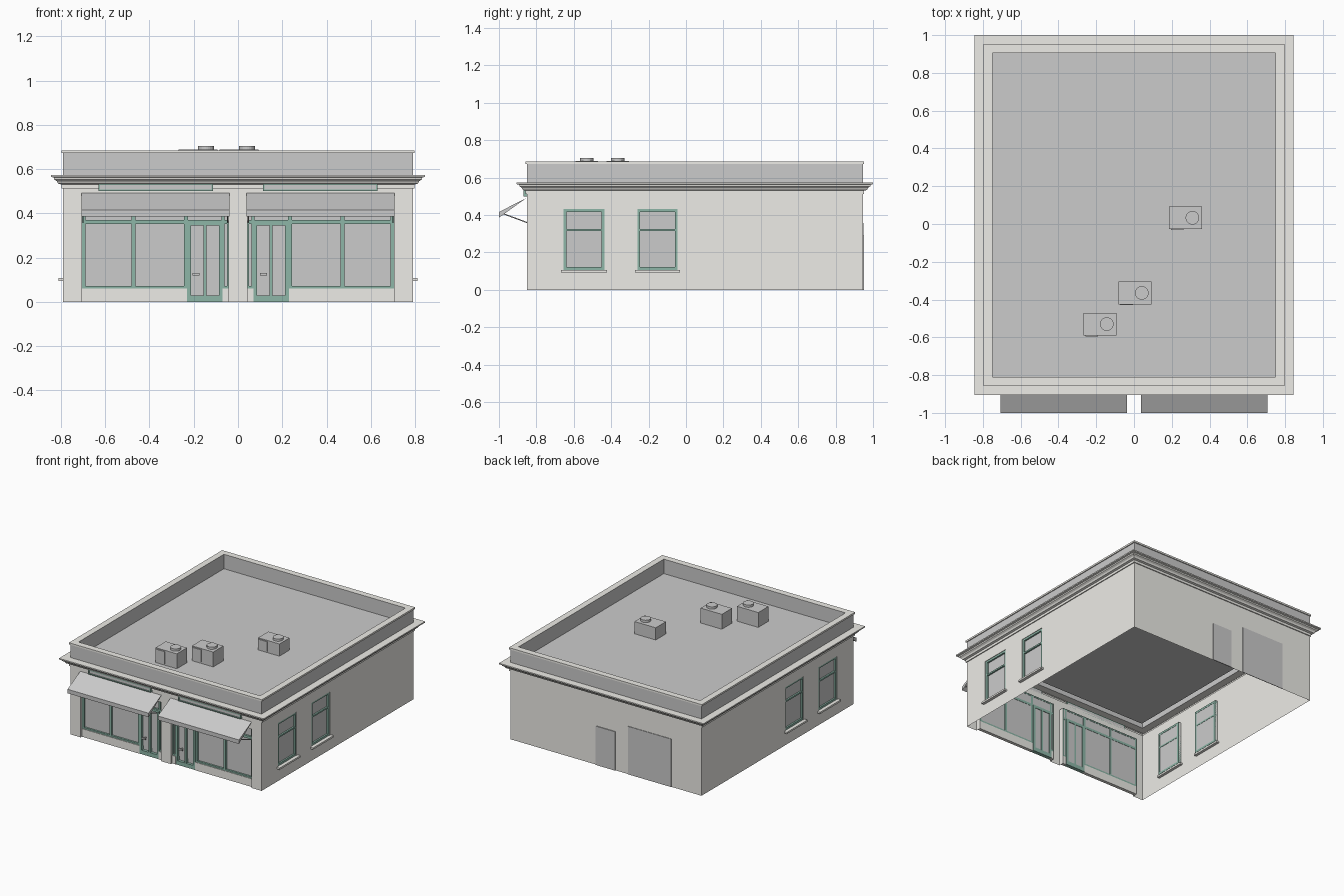
import bpy, bmesh, math
from mathutils import Vector

if "Cube" in bpy.data.objects:
    bpy.data.objects.remove(bpy.data.objects["Cube"])

HX, Y0, Y1 = 0.79, -0.85, 0.945   # outer wall rectangle


def material(name, rgb):
    m = bpy.data.materials.new(name)
    m.diffuse_color = (*rgb, 1)
    m.use_nodes = True
    m.node_tree.nodes["Principled BSDF"].inputs["Base Color"].default_value = m.diffuse_color
    return m


CREAM = material("cream_plaster", (0.85, 0.84, 0.80))
GREEN = material("green_paint", (0.27, 0.47, 0.39))


def finish(name, bm, mat=None, solid=True):
    if solid:
        bmesh.ops.recalc_face_normals(bm, faces=bm.faces)
    me = bpy.data.meshes.new(name)
    bm.to_mesh(me)
    bm.free()
    ob = bpy.data.objects.new(name, me)
    bpy.context.collection.objects.link(ob)
    if mat:
        me.materials.append(mat)
    return ob


def add_box(bm, x0, x1, y0, y1, z0, z1):
    vs = bmesh.ops.create_cube(bm, size=1)["verts"]
    for v in vs:
        v.co = Vector(((x0 + x1) / 2 + v.co.x * (x1 - x0),
                       (y0 + y1) / 2 + v.co.y * (y1 - y0),
                       (z0 + z1) / 2 + v.co.z * (z1 - z0)))


def boxes(name, items, mat=None):
    bm = bmesh.new()
    for b in items:
        add_box(bm, *b)
    return finish(name, bm, mat)


def rect_loft(name, profile, mat=None, cap=False):
    """Sweep an (offset, z) profile around the wall rectangle."""
    bm = bmesh.new()
    rings = [[bm.verts.new(p) for p in ((-HX - o, Y0 - o, z), (HX + o, Y0 - o, z),
                                        (HX + o, Y1 + o, z), (-HX - o, Y1 + o, z))]
             for o, z in profile]
    for a, b in zip(rings, rings[1:]):
        for i in range(4):
            j = (i + 1) % 4
            bm.faces.new((a[i], a[j], b[j], b[i]))
    if cap:
        bm.faces.new(rings[-1])
    return finish(name, bm, mat, solid=False)


def wall(name, place, u0, u1, top, holes, depth):
    """Sheet wall with rectangular holes and reveals; place(u, z, inset) -> point."""
    bm = bmesh.new()
    us = sorted({u0, u1, *(h[0] for h in holes), *(h[1] for h in holes)})
    zs = sorted({0, top, *(h[2] for h in holes), *(h[3] for h in holes)})

    def quad(*pts):
        bm.faces.new([bm.verts.new(place(*p)) for p in pts])

    for a, b in zip(us, us[1:]):
        for c, d in zip(zs, zs[1:]):
            u, z = (a + b) / 2, (c + d) / 2
            if not any(h[0] < u < h[1] and h[2] < z < h[3] for h in holes):
                quad((a, c, 0), (b, c, 0), (b, d, 0), (a, d, 0))
    for a, b, c, d in holes:
        loop = [(a, c), (a, d), (b, d), (b, c)]
        if c > 0:
            loop.append((a, c))
        for p, q in zip(loop, loop[1:]):
            quad((*p, 0), (*q, 0), (*q, depth), (*p, depth))
    bmesh.ops.remove_doubles(bm, verts=bm.verts, dist=1e-5)
    return finish(name, bm, CREAM, solid=False)


# Walls
SIDE_WINDOWS = [(-0.655, -0.437), (-0.26, -0.045)]
side_holes = [(a, b, 0.107, 0.432) for a, b in SIDE_WINDOWS]
TOP = 0.515
wall("front_wall", lambda u, z, d: (u, Y0 + d, z), -HX, HX, TOP,
     [(-0.705, -0.042, 0, 0.44), (0.042, 0.705, 0, 0.44)], 0.04)
wall("right_wall", lambda u, z, d: (HX - d, u, z), Y0, Y1, TOP, side_holes, 0.02)
wall("left_wall", lambda u, z, d: (-HX + d, -u, z), -Y1, -Y0, TOP,
     [(-b, -a, c, d) for a, b, c, d in side_holes], 0.02)
wall("back_wall", lambda u, z, d: (-u, Y1 - d, z), -HX, HX, TOP, [], 0)

# Cornice, parapet, coping and roof
rect_loft("cornice", [(0, 0.512), (0.007, 0.512), (0.007, 0.53), (0.022, 0.534), (0.028, 0.545),
                      (0.04, 0.553), (0.042, 0.562), (0.055, 0.565), (0.055, 0.574), (0, 0.574)], CREAM)
rect_loft("parapet", [(0, 0.574), (0, 0.672)])
rect_loft("coping", [(0, 0.672), (0.007, 0.672), (0.007, 0.685), (-0.04, 0.685)], CREAM)
rect_loft("roof", [(-0.04, 0.685), (-0.04, 0.577)], cap=True)

# Side windows
for s, side in ((1, "right"), (-1, "left")):
    frames, glass, sills = [], [], []
    xo, xi = s * 0.786, s * 0.768
    x0, x1 = min(xo, xi), max(xo, xi)
    t = 0.015
    for a, b in SIDE_WINDOWS:
        frames += [(x0, x1, a, a + t, 0.107, 0.432), (x0, x1, b - t, b, 0.107, 0.432),
                   (x0, x1, a, b, 0.107, 0.122), (x0, x1, a, b, 0.417, 0.432),
                   (x0, x1, a, b, 0.315, 0.326)]
        glass.append((s * 0.772 - 0.002, s * 0.772 + 0.002, a, b, 0.107, 0.432))
        sills.append((min(s * 0.77, s * 0.812), max(s * 0.77, s * 0.812),
                      a - 0.014, b + 0.014, 0.094, 0.107))
    boxes(side + "_window_frames", frames, GREEN)
    boxes(side + "_window_glass", glass)
    boxes(side + "_window_sills", sills, CREAM)

# Shopfronts: display window, door and narrow sidelight on each side of the middle pier
for s, side in ((1, "right"), (-1, "left")):
    def span(a, b, *rest):
        return (min(s * a, s * b), max(s * a, s * b), *rest)
    ya, yb = -0.832, -0.812
    bars = [span(a, b, ya, yb, 0.06, 0.44) for a, b in
            ((0.69, 0.705), (0.463, 0.481), (0.226, 0.245), (0.062, 0.075), (0.042, 0.05))]
    bars += [span(0.042, 0.705, ya, yb, 0.352, 0.37), span(0.042, 0.705, ya, yb, 0.43, 0.44),
             span(0.235, 0.705, ya, yb, 0.06, 0.071), span(0.042, 0.07, ya, yb, 0.06, 0.071)]
    boxes(side + "_shop_window_frame", bars, GREEN)
    boxes(side + "_shop_glass", [span(0.042, 0.705, -0.818, -0.814, 0.06, 0.44),
                                 span(0.07, 0.23, -0.814, -0.81, 0.01, 0.36)])
    boxes(side + "_bulkhead", [span(0.23, 0.705, -0.836, -0.812, 0, 0.06),
                               span(0.042, 0.07, -0.836, -0.812, 0, 0.06)], CREAM)
    da, db = -0.834, -0.806
    boxes(side + "_door_frame", [span(0.068, 0.085, da, db, 0, 0.36), span(0.212, 0.23, da, db, 0, 0.36),
                                 span(0.142, 0.156, da, db, 0, 0.36), span(0.068, 0.23, da, db, 0, 0.03),
                                 span(0.068, 0.23, da, db, 0.345, 0.36)], GREEN)
    hx = 0.1 if s > 0 else -0.205
    boxes(side + "_door_handle", [(hx, hx + 0.032, -0.848, -0.838, 0.12, 0.131),
                                  (hx + 0.012, hx + 0.02, -0.84, -0.812, 0.122, 0.129)])

    # Awning wedge with end struts
    bm = bmesh.new()
    ends = [[bm.verts.new((s * x, y, z)) for y, z in ((Y0, 0.493), (-1.0, 0.416), (-1.0, 0.386))]
            for x in (0.038, 0.708)]
    for i in range(3):
        j = (i + 1) % 3
        bm.faces.new((ends[0][i], ends[0][j], ends[1][j], ends[1][i]))
    bm.faces.new(ends[0])
    bm.faces.new(ends[1])
    finish(side + "_awning", bm)
    bm = bmesh.new()
    for x in (0.046, 0.7):
        p, q = Vector((s * x, -0.98, 0.408)), Vector((s * x, Y0, 0.36))
        bar = bmesh.ops.create_cone(bm, segments=6, radius1=0.003, radius2=0.003,
                                    depth=(q - p).length, cap_ends=True)["verts"]
        rot = (q - p).to_track_quat('Z', 'Y')
        for v in bar:
            v.co = rot @ v.co + (p + q) / 2
    finish(side + "_awning_struts", bm)

    # Blank sign board above the awning
    boxes(side + "_sign_frame", [span(0.113, 0.63, -0.87, Y0, 0.5, 0.507), span(0.113, 0.63, -0.87, Y0, 0.528, 0.535),
                                 span(0.113, 0.12, -0.87, Y0, 0.5, 0.535), span(0.623, 0.63, -0.87, Y0, 0.5, 0.535)], GREEN)
    boxes(side + "_sign_board", [span(0.118, 0.625, -0.864, Y0, 0.504, 0.531)])

# Back door and shutter
boxes("back_door", [(-0.08, 0.08, Y1, Y1 + 0.006, 0, 0.29)])
boxes("back_shutter", [(-0.54, -0.185, Y1, Y1 + 0.004, 0, 0.358)])

# Rooftop units with round fan and front panel
for i, (cx, cy, top) in enumerate(((0.273, 0.033, 0.668), (0.005, -0.365, 0.688), (-0.18, -0.53, 0.688))):
    bm = bmesh.new()
    add_box(bm, cx - 0.088, cx + 0.088, cy - 0.06, cy + 0.06, 0.577, top)
    add_box(bm, cx - 0.078, cx - 0.01, cy - 0.065, cy - 0.06, 0.587, top - 0.008)
    fan = bmesh.ops.create_cone(bm, segments=24, radius1=0.036, radius2=0.036, depth=0.018, cap_ends=True)["verts"]
    bmesh.ops.translate(bm, verts=fan, vec=(cx + 0.036, cy, top + 0.008))
    finish("roof_unit_%d" % (i + 1), bm)
